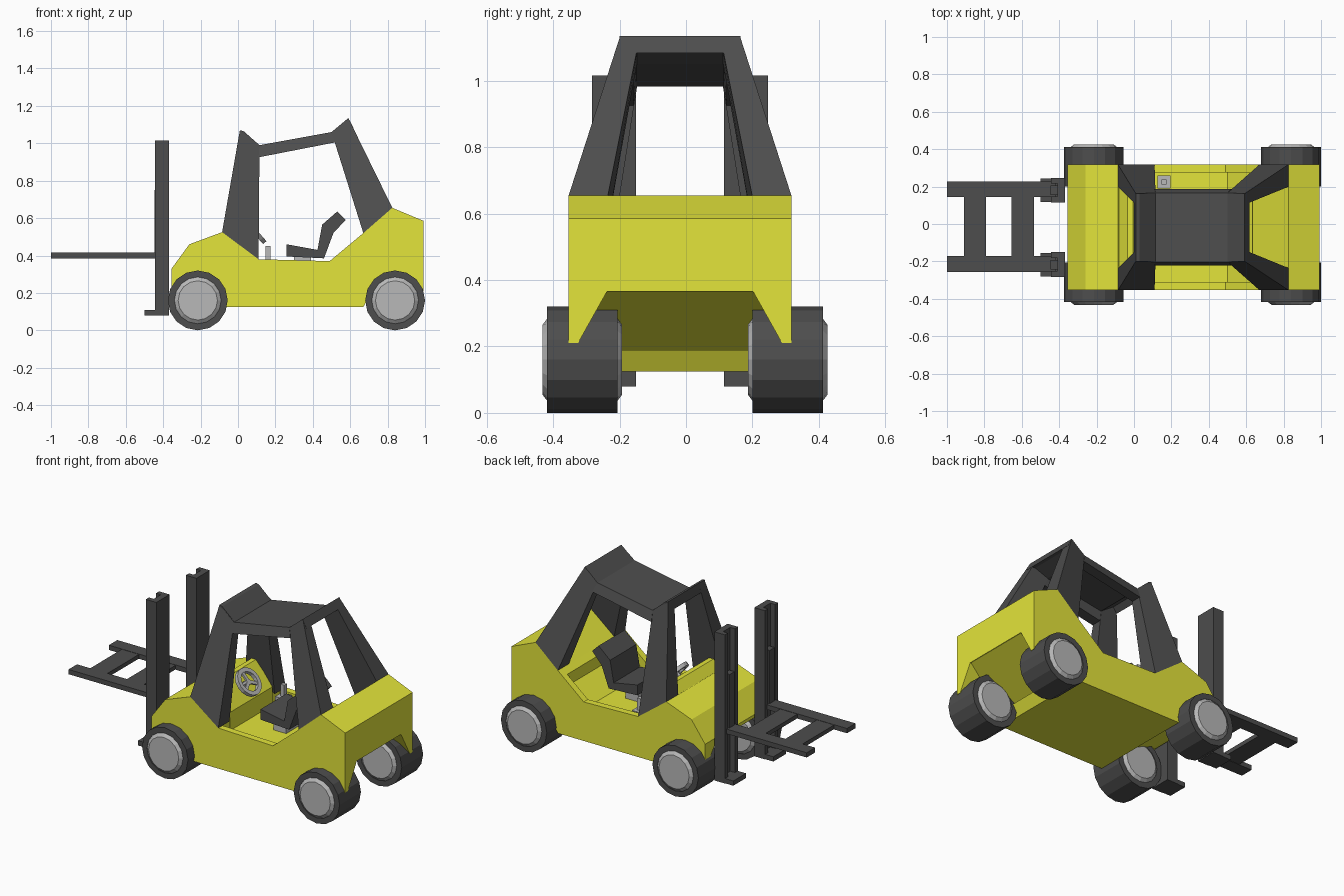
import bpy, bmesh, math
from mathutils import Vector, Matrix

if "Cube" in bpy.data.objects:
    bpy.data.objects.remove(bpy.data.objects["Cube"])

Y0 = -0.018  # centre line of the body


def material(name, col):
    m = bpy.data.materials.new(name)
    m.diffuse_color = (*col, 1)
    m.use_nodes = True
    m.node_tree.nodes["Principled BSDF"].inputs["Base Color"].default_value = m.diffuse_color
    return m


YELLOW = material("yellow paint", (0.77, 0.78, 0.043))
DARK = material("dark grey", (0.075, 0.075, 0.075))
GREY = material("light grey", (0.48, 0.48, 0.48))


def make(name, verts, faces, mat):
    bm = bmesh.new()
    vs = [bm.verts.new(v) for v in verts]
    for f in faces:
        bm.faces.new([vs[i] for i in f])
    bmesh.ops.recalc_face_normals(bm, faces=bm.faces)
    me = bpy.data.meshes.new(name)
    bm.to_mesh(me)
    bm.free()
    me.materials.append(mat)
    ob = bpy.data.objects.new(name, me)
    bpy.context.collection.objects.link(ob)
    return ob


def loft(name, a, b, mat):
    """Solid between two loops of the same length."""
    n = len(a)
    faces = [tuple(range(n)), tuple(range(n, 2 * n))]
    faces += [(i, (i + 1) % n, n + (i + 1) % n, n + i) for i in range(n)]
    return make(name, list(a) + list(b), faces, mat)


def side_prism(name, pts, y1, y2, mat):
    return loft(name, [(x, y1, z) for x, z in pts], [(x, y2, z) for x, z in pts], mat)


def box(name, x1, x2, y1, y2, z1, z2, mat):
    return side_prism(name, [(x1, z1), (x2, z1), (x2, z2), (x1, z2)], y1, y2, mat)


def cut(ob, cutter):
    cutter.hide_render = True
    m = ob.modifiers.new("cut", 'BOOLEAN')
    m.operation, m.solver, m.object = 'DIFFERENCE', 'EXACT', cutter
    bpy.context.view_layer.objects.active = ob
    bpy.ops.object.modifier_apply(modifier=m.name)
    bpy.data.objects.remove(cutter)


def lathe(name, rings, centre, axis, mat, n=16, closed=False):
    """Revolve (radius, height) rings about an axis."""
    rot = Vector((0, 0, 1)).rotation_difference(Vector(axis)).to_matrix()
    verts = [rot @ Vector((r * math.cos(2 * math.pi * k / n), r * math.sin(2 * math.pi * k / n), h))
             + Vector(centre) for r, h in rings for k in range(n)]
    m = len(rings)
    faces = [(j * n + k, j * n + (k + 1) % n, (j + 1) % m * n + (k + 1) % n, (j + 1) % m * n + k)
             for j in range(m if closed else m - 1) for k in range(n)]
    if not closed:
        faces += [tuple(range(n)), tuple(range((m - 1) * n, m * n))]
    return make(name, verts, faces, mat)


# Body shell, seen from the side
body = side_prism("body", [
    (-0.355, 0.21), (-0.355, 0.33), (-0.26, 0.46), (-0.085, 0.525), (0.11, 0.38), (0.49, 0.37),
    (0.67, 0.52), (0.825, 0.655), (0.993, 0.585), (0.993, 0.21), (0.72, 0.21), (0.67, 0.125),
    (-0.06, 0.125), (-0.10, 0.21)], Y0 - 0.335, Y0 + 0.335, YELLOW)

# Openings between the wheels, with a roof sloping up to the outside
for xa, xb, xc, top in ((0.68, 0.985, 1.3, 0.365), (-0.08, -0.34, -0.6, 0.31)):
    lo, hi = 0.318, 0.22
    cut(body, loft("opening_cutter",
                   [(xa, Y0 - lo, 0.19), (xc, Y0 - lo, 0.19), (xc, Y0 + lo, 0.19), (xa, Y0 + lo, 0.19)],
                   [(xb, Y0 - hi, top), (xc, Y0 - hi, top), (xc, Y0 + hi, top), (xb, Y0 + hi, top)],
                   DARK))

# Cockpit well
cut(body, side_prism("cockpit_cutter", [(0.10, 0.315), (0.5, 0.315), (0.63, 0.42), (0.65, 0.8), (0.10, 0.8)],
                     Y0 - 0.293, Y0 + 0.293, DARK))

# Dashboard
side_prism("dashboard", [(-0.085, 0.515), (-0.035, 0.575), (-0.005, 0.575), (0.105, 0.43), (0.105, 0.31),
                         (0.0, 0.31)], Y0 - 0.21, Y0 + 0.21, YELLOW)

# Cab frame bars: corners given as (x, z, outer half width, inner half width)
BARS = {
    "front_pillar": [(-0.085, 0.525, 0.335, 0.217), (0.11, 0.38, 0.335, 0.225),
                     (0.115, 0.99, 0.185, 0.128), (0.01, 1.07, 0.18, 0.122)],
    "roof_rail": [(0.11, 0.925, 0.205, 0.14), (0.52, 1.005, 0.205, 0.14),
                  (0.50, 1.06, 0.185, 0.13), (0.115, 0.99, 0.185, 0.13)],
    "rear_pillar": [(0.67, 0.52, 0.335, 0.225), (0.825, 0.655, 0.335, 0.217),
                    (0.59, 1.135, 0.18, 0.121), (0.50, 1.06, 0.185, 0.128)],
}
for name, pts in BARS.items():
    for s, side in ((-1, "near"), (1, "far")):
        loft(f"{name}_{side}", [(x, Y0 + s * o, z) for x, z, o, i in pts],
             [(x, Y0 + s * i, z) for x, z, o, i in pts], DARK)

# Roof sheet with raised front and rear lips
side_prism("roof", [
    (0.0, 1.01), (0.01, 1.07), (0.03, 1.065), (0.115, 0.99), (0.5, 1.06), (0.59, 1.135),
    (0.617, 1.083), (0.595, 1.083), (0.505, 1.05), (0.115, 0.983), (0.03, 1.04)],
    Y0 - 0.182, Y0 + 0.182, DARK)

# Masts as channels open to the front, with inner rail and foot
for s, side in ((-1, "near"), (1, "far")):
    yc = Y0 + s * 0.199
    sec = [(-0.443, -0.066), (-0.37, -0.066), (-0.37, 0.066), (-0.443, 0.066), (-0.443, 0.035),
           (-0.41, 0.035), (-0.41, -0.035), (-0.443, -0.035)]
    loft(f"mast_{side}", [(x, yc + y, 0.08) for x, y in sec], [(x, yc + y, 1.015) for x, y in sec], DARK)
    box(f"mast_rail_{side}", -0.447, -0.405, yc - 0.025, yc + 0.025, 0.385, 0.75, DARK)
    box(f"mast_foot_{side}", -0.50, -0.40, yc - 0.063, yc + 0.063, 0.08, 0.11, DARK)
    # Fork tine
    yt = -0.014 + s * 0.2
    box(f"fork_tine_{side}", -1.0, -0.42, yt - 0.042, yt + 0.042, 0.385, 0.415, DARK)

# Fork crossbars
for i, x in enumerate((-0.85, -0.595)):
    box(f"fork_crossbar_{i + 1}", x - 0.06, x + 0.06, -0.18, 0.155, 0.387, 0.413, DARK)

# Wheels with a hub showing on both sides
for wx, end in ((-0.215, "front"), (0.84, "rear")):
    for s, side in ((-1, "near"), (1, "far")):
        c = (wx, -0.003 + s * 0.309, 0.16)
        lathe(f"tyre_{end}_{side}", [(0.125, -0.106), (0.16, -0.106), (0.16, 0.106), (0.125, 0.106)],
              c, (0, 1, 0), DARK, closed=True)
        lathe(f"hub_{end}_{side}", [(0.105, -0.12), (0.126, -0.104), (0.126, 0.104), (0.105, 0.12)],
              c, (0, 1, 0), GREY)

# Seat and its pedestal
side_prism("seat", [(0.26, 0.46), (0.26, 0.395), (0.46, 0.385), (0.51, 0.52), (0.575, 0.59),
                    (0.53, 0.635), (0.45, 0.565), (0.425, 0.43)], Y0 - 0.13, Y0 + 0.13, DARK)
box("seat_pedestal", 0.30, 0.39, Y0 - 0.06, Y0 + 0.06, 0.31, 0.40, GREY)

# Steering wheel: ring, spokes and column
axis = Vector((0.75, 0, 0.66)).normalized()
hub = Vector((0.085, Y0, 0.535))
lathe("steering_ring", [(0.062, -0.012), (0.088, -0.012), (0.088, 0.012), (0.062, 0.012)],
      hub, axis, GREY, closed=True)
lathe("steering_column", [(0.018, -0.09), (0.018, 0.006)], hub, axis, GREY, n=8)
across = Vector((0, 1, 0))
up = axis.cross(across)
for i in range(3):
    d = Matrix.Rotation(i * math.tau / 3, 3, axis) @ up
    w, t = axis.cross(d) * 0.01, axis * 0.006
    e = hub + d * 0.07
    quad = [hub - w, hub + w, e + w, e - w]
    loft(f"steering_spoke_{i + 1}", [p - t for p in quad], [p + t for p in quad], GREY)

# Control lever
box("lever_base", 0.125, 0.195, 0.19, 0.26, 0.31, 0.375, GREY)
box("lever_stick", 0.147, 0.173, 0.212, 0.238, 0.37, 0.45, GREY)
